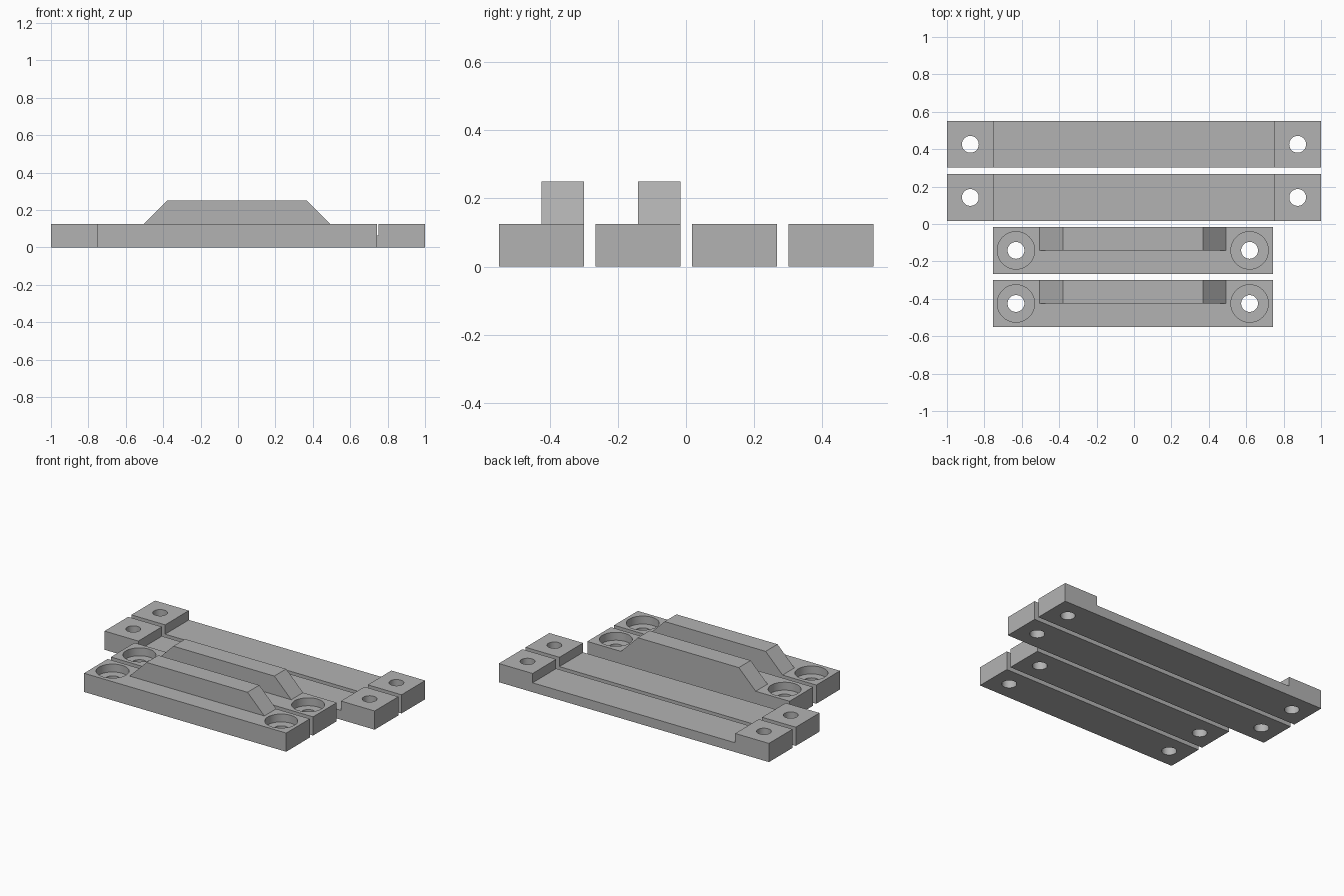
import bpy
import bmesh
import math
from mathutils import Matrix

cube = bpy.data.objects.get("Cube")
if cube:
    bpy.data.objects.remove(cube, do_unlink=True)

grey = bpy.data.materials.new("plain grey")
grey.use_nodes = True
COLOUR = (0.45, 0.45, 0.45, 1)
grey.diffuse_color = COLOUR
grey.node_tree.nodes["Principled BSDF"].inputs["Base Color"].default_value = COLOUR

HEIGHT = 0.125       # bar thickness
HOLE_R = 0.045       # screw hole radius
BORE_R = 0.10        # counterbore radius
BORE_Z = 0.072       # counterbore floor


def link(name, bm):
    bmesh.ops.recalc_face_normals(bm, faces=bm.faces)
    mesh = bpy.data.meshes.new(name)
    bm.to_mesh(mesh)
    bm.free()
    mesh.materials.append(grey)
    ob = bpy.data.objects.new(name, mesh)
    bpy.context.collection.objects.link(ob)
    return ob


def extrude_profile(name, points, y0, y1):
    """Solid from an x-z outline, swept along y."""
    bm = bmesh.new()
    face = bm.faces.new([bm.verts.new((x, y0, z)) for x, z in points])
    swept = bmesh.ops.extrude_face_region(bm, geom=[face])["geom"]
    verts = [v for v in swept if isinstance(v, bmesh.types.BMVert)]
    bmesh.ops.translate(bm, verts=verts, vec=(0, y1 - y0, 0))
    return link(name, bm)


def cylinder(name, x, y, z0, z1, radius):
    bm = bmesh.new()
    bmesh.ops.create_cone(bm, cap_ends=True, segments=48, radius1=radius,
                          radius2=radius, depth=z1 - z0,
                          matrix=Matrix.Translation((x, y, (z0 + z1) / 2)))
    return link(name, bm)


def combine(target, tool, operation):
    """Apply a boolean and discard the tool."""
    tool.hide_render = True
    mod = target.modifiers.new("boolean", "BOOLEAN")
    mod.operation = operation
    mod.solver = "EXACT"
    mod.object = tool
    bpy.ops.object.select_all(action="DESELECT")
    bpy.context.view_layer.objects.active = target
    target.select_set(True)
    bpy.ops.object.modifier_apply(modifier=mod.name)
    bpy.data.objects.remove(tool, do_unlink=True)


def finish(ob):
    bpy.ops.object.select_all(action="DESELECT")
    bpy.context.view_layer.objects.active = ob
    ob.select_set(True)
    bpy.ops.object.shade_smooth_by_angle(angle=math.radians(30))


# Long bars: recessed middle between two drilled end blocks
long_outline = [(-1, 0), (1, 0), (1, HEIGHT), (0.75, HEIGHT), (0.75, 0.0625),
                (-0.75, 0.0625), (-0.75, HEIGHT), (-1, HEIGHT)]
for name, y0 in (("long_bar_back", 0.301), ("long_bar_front", 0.017)):
    y1 = y0 + 0.25
    bar = extrude_profile(name, long_outline, y0, y1)
    for x in (-0.875, 0.875):
        combine(bar, cylinder("hole_cutter", x, (y0 + y1) / 2, -0.1, 0.3, HOLE_R),
                "DIFFERENCE")
    finish(bar)

# Short bars: bevelled ridge along the back half, counterbored screw holes
short_outline = [(-0.755, 0), (0.742, 0), (0.742, HEIGHT), (-0.755, HEIGHT)]
ridge_outline = [(-0.505, HEIGHT), (0.493, HEIGHT), (0.368, 0.25), (-0.38, 0.25)]
for name, y0 in (("short_bar_back", -0.266), ("short_bar_front", -0.55)):
    y1 = y0 + 0.25
    mid = (y0 + y1) / 2
    bar = extrude_profile(name, short_outline, y0, y1)
    combine(bar, extrude_profile("ridge", ridge_outline, mid, y1), "UNION")
    for x in (-0.631, 0.618):
        combine(bar, cylinder("bore_cutter", x, mid, BORE_Z, 0.3, BORE_R), "DIFFERENCE")
        combine(bar, cylinder("hole_cutter", x, mid, -0.1, 0.3, HOLE_R), "DIFFERENCE")
    finish(bar)
